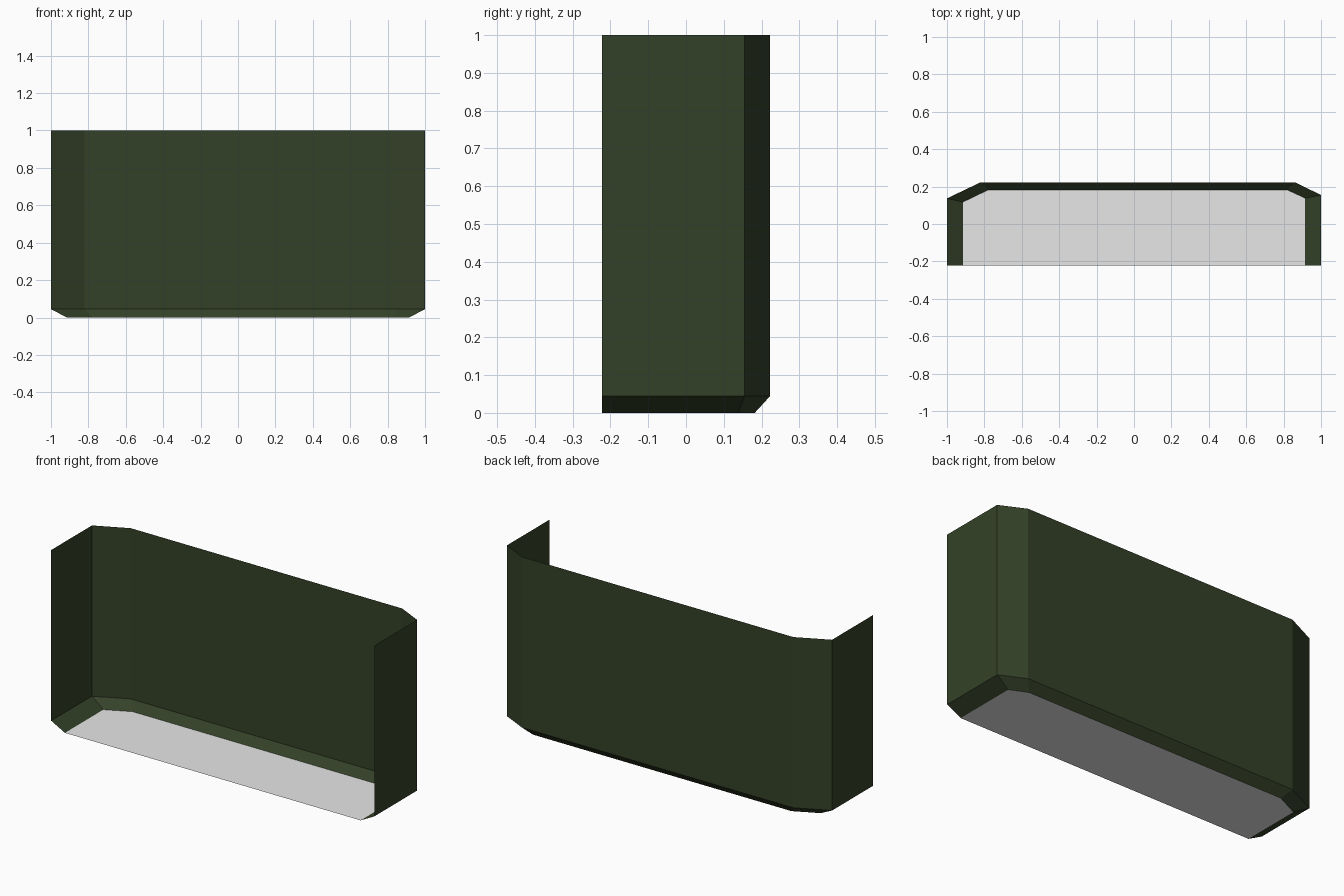
import bpy, bmesh

if "Cube" in bpy.data.objects:
    bpy.data.objects.remove(bpy.data.objects["Cube"])


def material(name, rgb):
    m = bpy.data.materials.new(name)
    m.diffuse_color = (*rgb, 1.0)
    m.use_nodes = True
    m.node_tree.nodes["Principled BSDF"].inputs["Base Color"].default_value = m.diffuse_color
    return m


green = material("dark green", (0.034, 0.053, 0.021))
grey = material("light grey", (0.8, 0.8, 0.8))

# Open outlines, running from the left front edge round the back to the right
OUTER = [(-1, -0.223), (-1, 0.137), (-0.82, 0.223), (0.86, 0.223), (1, 0.155), (1, -0.223)]
INNER = [(-0.915, -0.223), (-0.915, 0.117), (-0.78, 0.182), (0.82, 0.182),
         (0.915, 0.138), (0.915, -0.223)]
CHAMFER_Z = 0.045


def finish(bm, name, mat):
    mesh = bpy.data.meshes.new(name)
    bm.to_mesh(mesh)
    bm.free()
    mesh.materials.append(mat)
    ob = bpy.data.objects.new(name, mesh)
    bpy.context.collection.objects.link(ob)
    return ob


# Thin wall shell: floor edge, sloped chamfer, then upright wall
bm = bmesh.new()
rings = [[bm.verts.new((x, y, z)) for x, y in outline]
         for outline, z in ((INNER, 0), (OUTER, CHAMFER_Z), (OUTER, 1))]
for low, high in zip(rings, rings[1:]):
    for i in range(len(low) - 1):
        bm.faces.new((low[i + 1], low[i], high[i], high[i + 1]))
finish(bm, "wall_shell", green)

# Flat floor panel
bm = bmesh.new()
bm.faces.new([bm.verts.new((x, y, 0)) for x, y in reversed(INNER)])
finish(bm, "floor_panel", grey)
